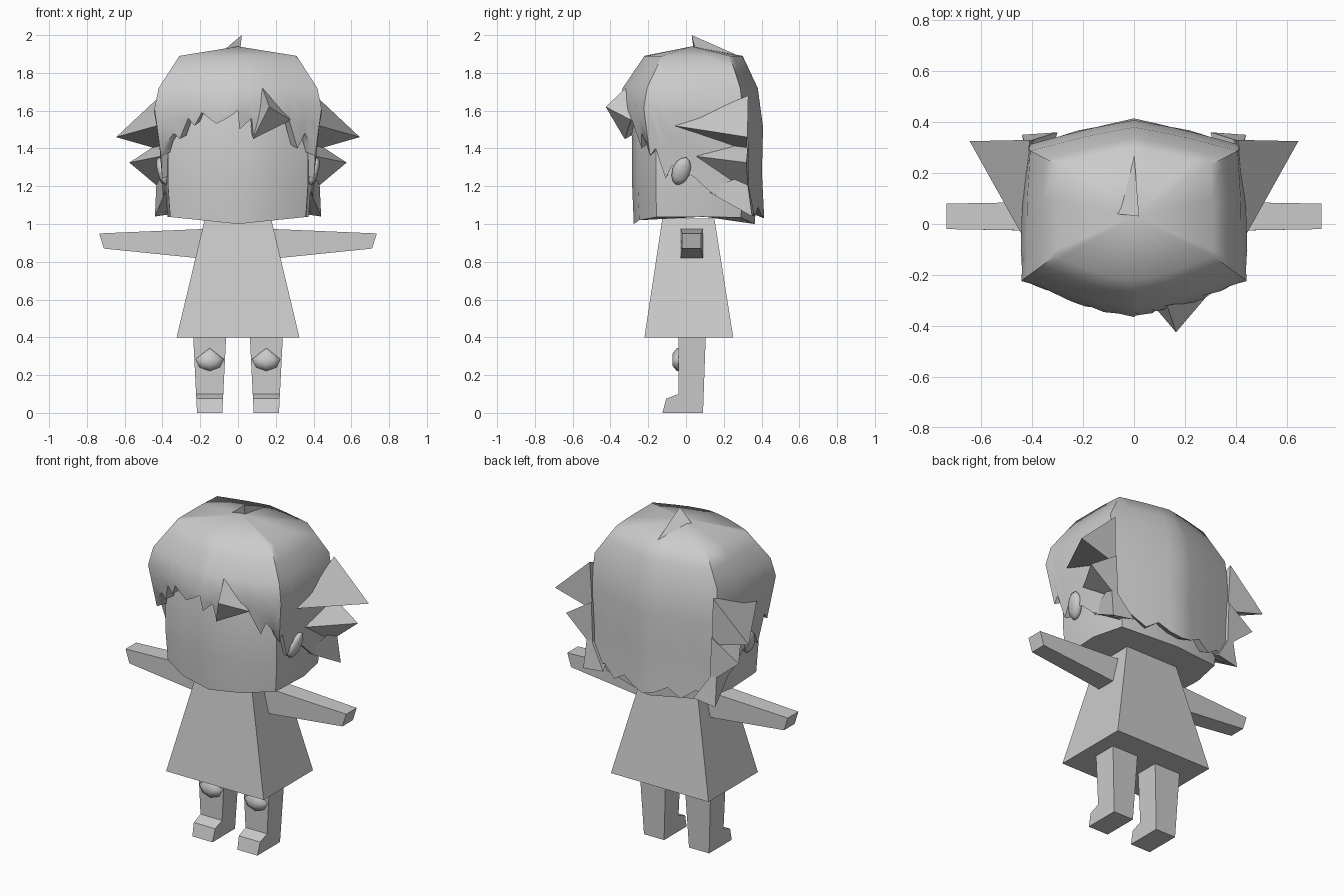
import bpy
import bmesh
import math
from mathutils import Vector, Matrix

cube = bpy.data.objects.get("Cube")
if cube:
    bpy.data.objects.remove(cube, do_unlink=True)

grey = bpy.data.materials.new("plain grey")
grey.use_nodes = True
grey.diffuse_color = (0.6, 0.6, 0.6, 1)
grey.node_tree.nodes["Principled BSDF"].inputs["Base Color"].default_value = grey.diffuse_color


def finish(name, bm, smooth=None):
    """Turn a bmesh into a named object, smooth below the given angle."""
    bmesh.ops.recalc_face_normals(bm, faces=bm.faces)
    mesh = bpy.data.meshes.new(name)
    bm.to_mesh(mesh)
    bm.free()
    mesh.materials.append(grey)
    obj = bpy.data.objects.new(name, mesh)
    bpy.context.collection.objects.link(obj)
    if smooth:
        mesh.shade_smooth()
        mesh.set_sharp_from_angle(angle=math.radians(smooth))
    return obj


def loft(name, rings, smooth=None, start=True, end=True, tip=None):
    """Skin a stack of closed rings, with optional caps or a pointed start."""
    bm = bmesh.new()
    rows = [[bm.verts.new(p) for p in ring] for ring in rings]
    count = len(rows[0])
    for low, high in zip(rows, rows[1:]):
        for i in range(count):
            j = (i + 1) % count
            bm.faces.new((low[i], low[j], high[j], high[i]))
    if tip:
        point = bm.verts.new(tip)
        for i in range(count):
            bm.faces.new((point, rows[0][i], rows[0][(i + 1) % count]))
    elif start:
        bm.faces.new(rows[0])
    if end:
        bm.faces.new(rows[-1])
    return finish(name, bm, smooth)


def spike(name, tip, base, side=1):
    """Pointed lock of hair standing on a triangular base."""
    bm = bmesh.new()
    corners = [bm.verts.new((side * x, y, z)) for x, y, z in base]
    top = bm.verts.new((side * tip[0], tip[1], tip[2]))
    bm.faces.new(corners)
    for i in range(3):
        bm.faces.new((corners[i], corners[(i + 1) % 3], top))
    return finish(name, bm)


def rect_z(w, y0, y1, z):
    return [(-w, y0, z), (w, y0, z), (w, y1, z), (-w, y1, z)]


def lerp(a, b, t):
    return a + (b - a) * t


# Dress
loft("dress", [rect_z(0.325, -0.22, 0.25, 0.4), rect_z(0.175, -0.125, 0.15, 1.03)])

# Head: faceted column with a slightly raised jaw at the sides
half = [(0, -0.285), (0.2, -0.255), (0.37, -0.16), (0.385, 0.1), (0.34, 0.3), (0, 0.375)]
outline = half + [(-x, y) for x, y in reversed(half[1:-1])]


def head_ring(z, scale, lift):
    return [(x * scale, y * scale, z + lift * abs(x)) for x, y in outline]


loft("head", [head_ring(1.0, 0.97, 0.1), head_ring(1.2, 1, 0),
              head_ring(1.5, 1, 0), head_ring(1.75, 0.8, 0)], smooth=40)

# Hair shell: cross-sections given as height, half width, front and back
LEVELS = [(1.89, 0.31, -0.22, 0.30), (1.72, 0.42, -0.335, 0.38),
          (1.60, 0.445, -0.365, 0.41), (1.40, 0.41, -0.325, 0.405),
          (1.20, 0.40, -0.30, 0.40), (1.02, 0.40, -0.29, 0.415)]
WIDTH = [0, 0.33, 0.67, 1, 1, 1, 0.97, 0.45, 0]
DEPTH = [0, 0.03, 0.1, 0.18, 0.4, 0.58, 0.87, 0.95, 1]


def hair_point(u, z, shrink=1.0):
    """Point on the hair at signed position u (front to back) and height z."""
    k = 0
    while k < len(LEVELS) - 2 and z < LEVELS[k + 1][0]:
        k += 1
    a, b = LEVELS[k], LEVELS[k + 1]
    t = min(1, (a[0] - z) / (a[0] - b[0]))
    w, front, back = (lerp(a[n], b[n], t) for n in (1, 2, 3))
    i = min(int(abs(u)), 7)
    f = abs(u) - i
    x = w * lerp(WIDTH[i], WIDTH[i + 1], f) * math.copysign(1, u)
    y = lerp(front, back, lerp(DEPTH[i], DEPTH[i + 1], f))
    return (x * shrink, y * shrink, z)


# Jagged hem of the hair: left fringe, right fringe, then both sides and back
fringe_left = [(0, 1.6), (0.05, 1.5), (0.5, 1.56), (0.6, 1.45), (1.2, 1.5),
               (1.85, 1.55), (2.3, 1.4), (2.5, 1.48)]
fringe_right = [(0.4, 1.56), (0.8, 1.53), (1.3, 1.59), (1.6, 1.52),
                (1.8, 1.56), (2.2, 1.45), (2.4, 1.48)]
sides = [(2.8, 1.42), (3, 1.36), (3.2, 1.4), (3.45, 1.24), (3.7, 1.31), (4, 1.28),
         (4.5, 1.25), (5.1, 1.17), (6, 1.06), (6.4, 1.1), (6.8, 1.04), (7.2, 1.09),
         (7.6, 1.05)]
hem = fringe_left + sides + [(8, 1.03)]
hem += [(-u, z) for u, z in reversed(fringe_right + sides)]

rows = [[hair_point(u, z) for u, _ in hem] for z in (1.89, 1.81, 1.72)]
rows += [[hair_point(u, lerp(1.72, z, t)) for u, z in hem] for t in (0.3, 0.65, 1)]
rows.append([hair_point(u, z + 0.02, 0.88) for u, z in hem])
loft("hair", rows, smooth=55, end=False, tip=(0, 0.03, 1.94))

# Loose locks on the crown and the fringe
spike("crown_lock", (0.02, 0.03, 2.0),
      [(0, 0.28, 1.89), (-0.07, 0.04, 1.925), (0.012, 0.05, 1.92)])
spike("fringe_lock", (0.165, -0.425, 1.62),
      [(0.13, -0.32, 1.72), (0.08, -0.325, 1.45), (0.28, -0.29, 1.55)])

for side, label in ((1, "left"), (-1, "right")):
    # Swept-out locks at the sides of the hair
    spike(label + "_upper_lock", (0.645, 0.325, 1.46),
          [(0.43, -0.06, 1.52), (0.41, 0.33, 1.68), (0.40, 0.32, 1.39)], side)
    spike(label + "_middle_lock", (0.575, 0.32, 1.325),
          [(0.40, 0.04, 1.36), (0.40, 0.33, 1.44), (0.39, 0.33, 1.17)], side)
    spike(label + "_lower_lock", (0.44, 0.35, 1.04),
          [(0.38, 0.1, 1.18), (0.43, 0.32, 1.26), (0.3, 0.36, 1.06)], side)

    # Ear
    bm = bmesh.new()
    bmesh.ops.create_icosphere(bm, subdivisions=2, radius=1)
    shape = (Matrix.Translation((side * 0.4, -0.025, 1.28))
             @ Matrix.Rotation(side * math.radians(15), 4, "Y")
             @ Matrix.Rotation(math.radians(-20), 4, "X")
             @ Matrix.Diagonal((0.028, 0.048, 0.08, 1)))
    bmesh.ops.transform(bm, matrix=shape, verts=bm.verts)
    finish(label + "_ear", bm, 60)

    # Arm: tapered bar
    arm = []
    for top, bottom, y0, y1 in (((0.15, 0.975), (0.17, 0.815), -0.03, 0.09),
                                ((0.735, 0.95), (0.71, 0.87), -0.02, 0.08)):
        arm.append([(side * x, y, z) for (x, z), y in
                    ((top, y0), (top, y1), (bottom, y1), (bottom, y0))])
    loft(label + "_arm", arm)

    # Leg and foot: one side profile, narrowing towards the ground
    profile = [(-0.04, 0.42), (0.105, 0.42), (0.09, 0), (-0.125, 0),
               (-0.105, 0.075), (-0.04, 0.1)]
    loft(label + "_leg", [[(side * (0.15 + s * (0.067 + 0.05 * z)), y, z)
                           for y, z in profile] for s in (-1, 1)])

    # Knee pad: domed shield with a pointed top
    shield = [(0, 0.065), (0.077, 0.005), (0.055, -0.04), (0, -0.06),
              (-0.055, -0.04), (-0.077, 0.005)]
    loft(label + "_knee_pad", [[(side * 0.15 + x * s, y, 0.28 + z * s) for x, z in shield]
                               for y, s in ((-0.03, 1), (-0.05, 0.95), (-0.072, 0.5))],
         smooth=70)
